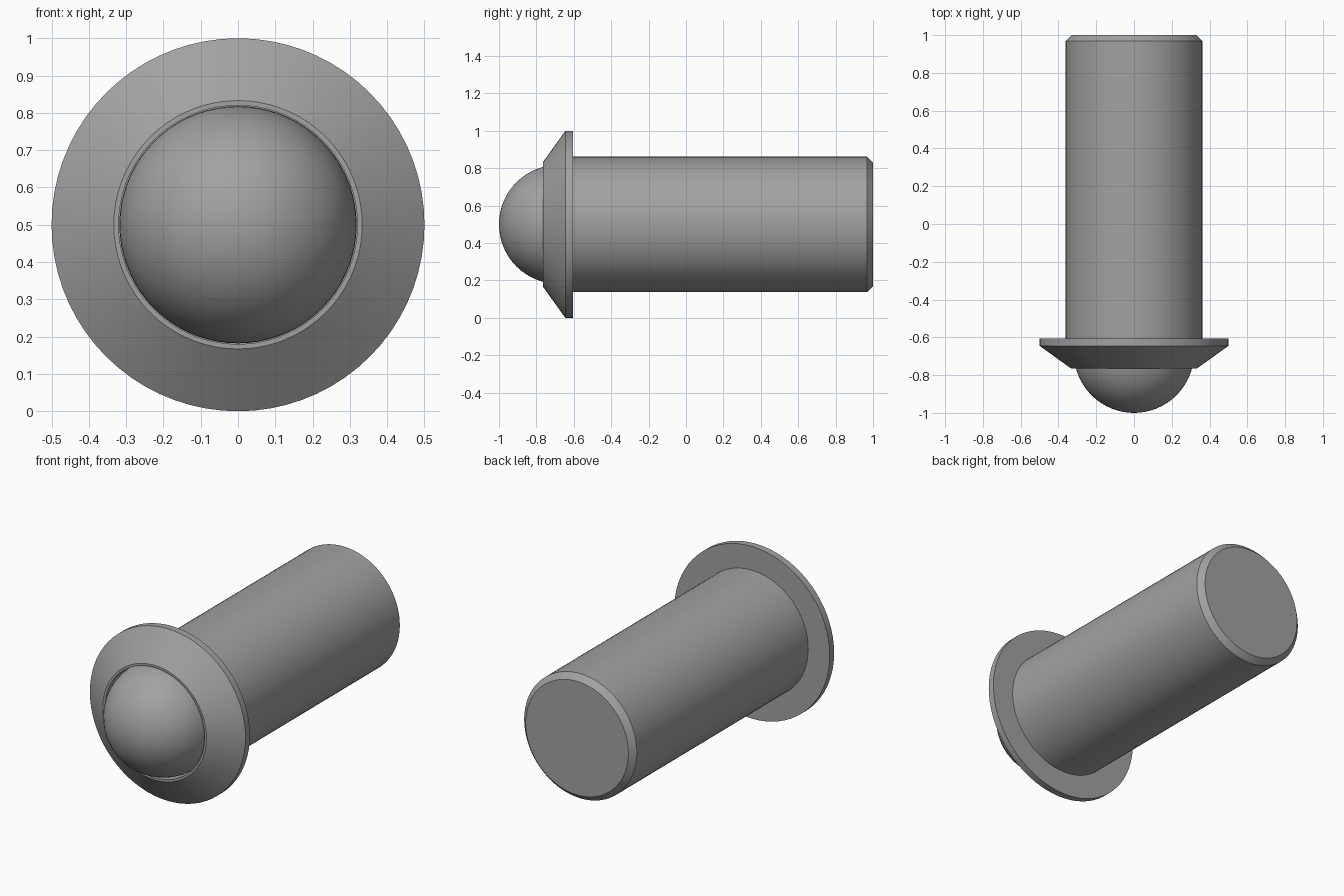
import bpy, bmesh, math
from mathutils import Matrix

if "Cube" in bpy.data.objects:
    bpy.data.objects.remove(bpy.data.objects["Cube"])

SEGMENTS = 72
CENTRE_Z = 0.5

steel = bpy.data.materials.new("steel grey")
steel.diffuse_color = (0.36, 0.36, 0.36, 1)
steel.use_nodes = True
steel.node_tree.nodes["Principled BSDF"].inputs["Base Color"].default_value = steel.diffuse_color


def lathe(name, profile, angle=25):
    """Revolve (radius, y) points around the horizontal y axis."""
    bm = bmesh.new()
    verts = [bm.verts.new((r, y, 0)) for r, y in profile]
    edges = [bm.edges.new(pair) for pair in zip(verts, verts[1:])]
    bmesh.ops.spin(bm, geom=verts + edges, cent=(0, 0, 0), axis=(0, 1, 0),
                   angle=math.tau, steps=SEGMENTS, use_duplicate=False)
    bmesh.ops.remove_doubles(bm, verts=bm.verts, dist=1e-5)
    bmesh.ops.recalc_face_normals(bm, faces=bm.faces)
    bm.transform(Matrix.Translation((0, 0, CENTRE_Z)))
    mesh = bpy.data.meshes.new(name)
    bm.to_mesh(mesh)
    bm.free()
    mesh.materials.append(steel)
    obj = bpy.data.objects.new(name, mesh)
    bpy.context.collection.objects.link(obj)
    bpy.ops.object.select_all(action='DESELECT')
    obj.select_set(True)
    bpy.context.view_layer.objects.active = obj
    bpy.ops.object.shade_smooth_by_angle(angle=math.radians(angle))
    return obj


# Sleeve: blind bore, thin lip, conical flange, shank and chamfered closed end
lathe("flanged_sleeve", [
    (0, -0.36), (0.32, -0.36), (0.32, -0.765), (0.333, -0.765),
    (0.5, -0.645), (0.5, -0.605), (0.362, -0.605),
    (0.362, 0.968), (0.33, 1.0), (0, 1.0)])

# Ball seated in the bore
R, STEPS = 0.318, 32
lathe("ball", [(R * math.sin(math.pi * i / STEPS),
                -1 + R - R * math.cos(math.pi * i / STEPS))
               for i in range(STEPS + 1)])
